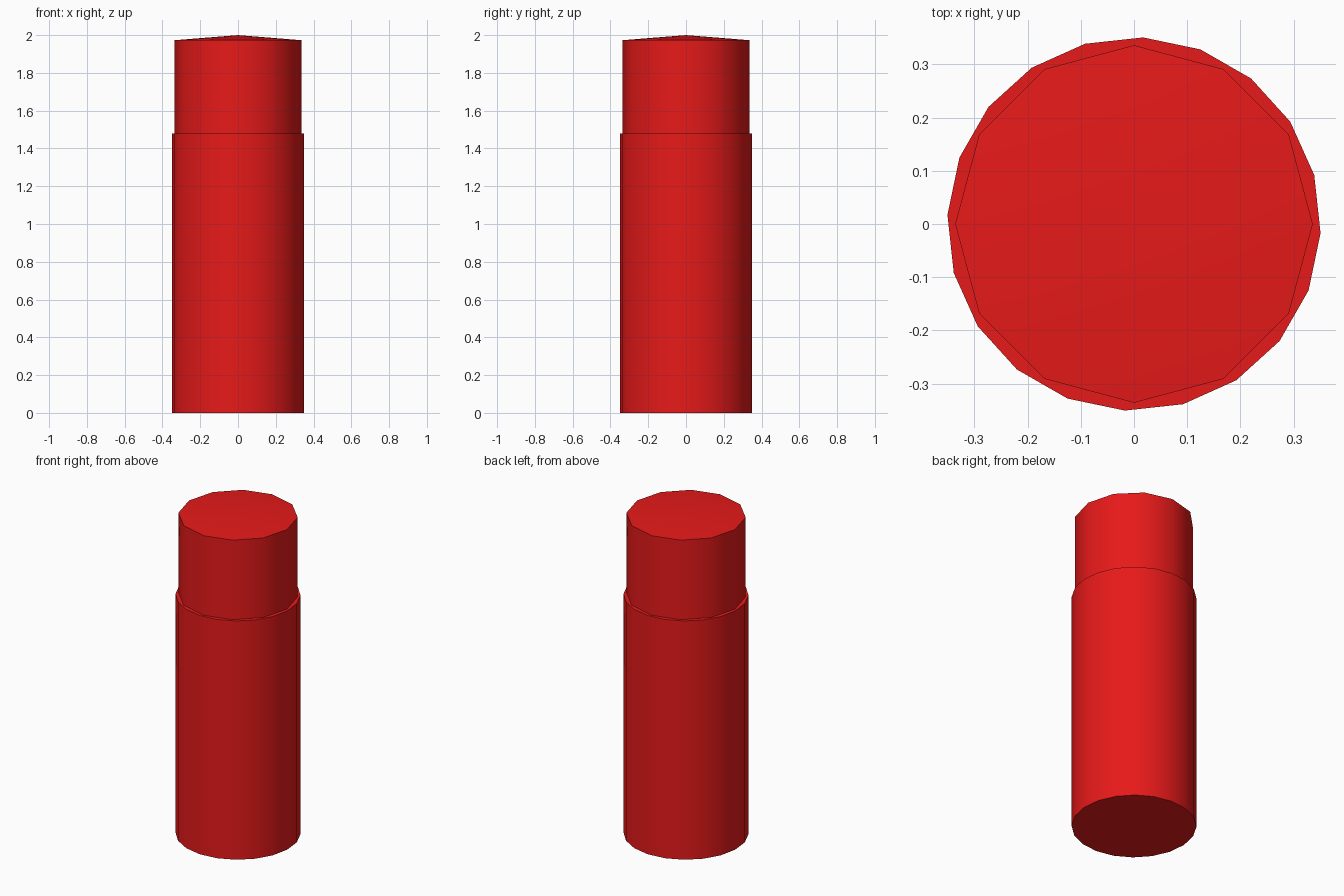
import bpy, bmesh, math
from mathutils import Matrix

if "Cube" in bpy.data.objects:
    bpy.data.objects.remove(bpy.data.objects["Cube"])

red = bpy.data.materials.new("red")
red.diffuse_color = (0.8, 0.01, 0.01, 1)
red.use_nodes = True
red.node_tree.nodes["Principled BSDF"].inputs["Base Color"].default_value = red.diffuse_color


def stacked_cylinder(name, sides, radius, z0, z1, turn=0.0, tip=0.0):
    """Capped cylinder from z0 to z1, with an optional shallow conical tip."""
    bm = bmesh.new()
    bmesh.ops.create_cone(bm, cap_ends=True, segments=sides,
                          radius1=radius, radius2=radius, depth=z1 - z0)
    bmesh.ops.translate(bm, verts=bm.verts, vec=(0, 0, (z0 + z1) / 2))
    bmesh.ops.rotate(bm, verts=bm.verts, cent=(0, 0, 0),
                     matrix=Matrix.Rotation(math.radians(turn), 3, 'Z'))
    if tip:
        top = [f for f in bm.faces if f.normal.z > 0.9]
        poked = bmesh.ops.poke(bm, faces=top)
        for v in poked["verts"]:
            v.co.z += tip
    bm.normal_update()
    mesh = bpy.data.meshes.new(name)
    bm.to_mesh(mesh)
    bm.free()
    mesh.materials.append(red)
    ob = bpy.data.objects.new(name, mesh)
    bpy.context.collection.objects.link(ob)
    # smooth sides, crisp rims
    bpy.ops.object.select_all(action='DESELECT')
    ob.select_set(True)
    bpy.context.view_layer.objects.active = ob
    bpy.ops.object.shade_smooth_by_angle(angle=math.radians(35))
    return ob


# Wide lower tube
stacked_cylinder("lower_body", 20, 0.351, 0.0, 1.48, turn=-2.8)
# Slightly narrower upper section with a low conical cap
stacked_cylinder("upper_section", 12, 0.336, 1.47, 1.973, tip=0.027)
